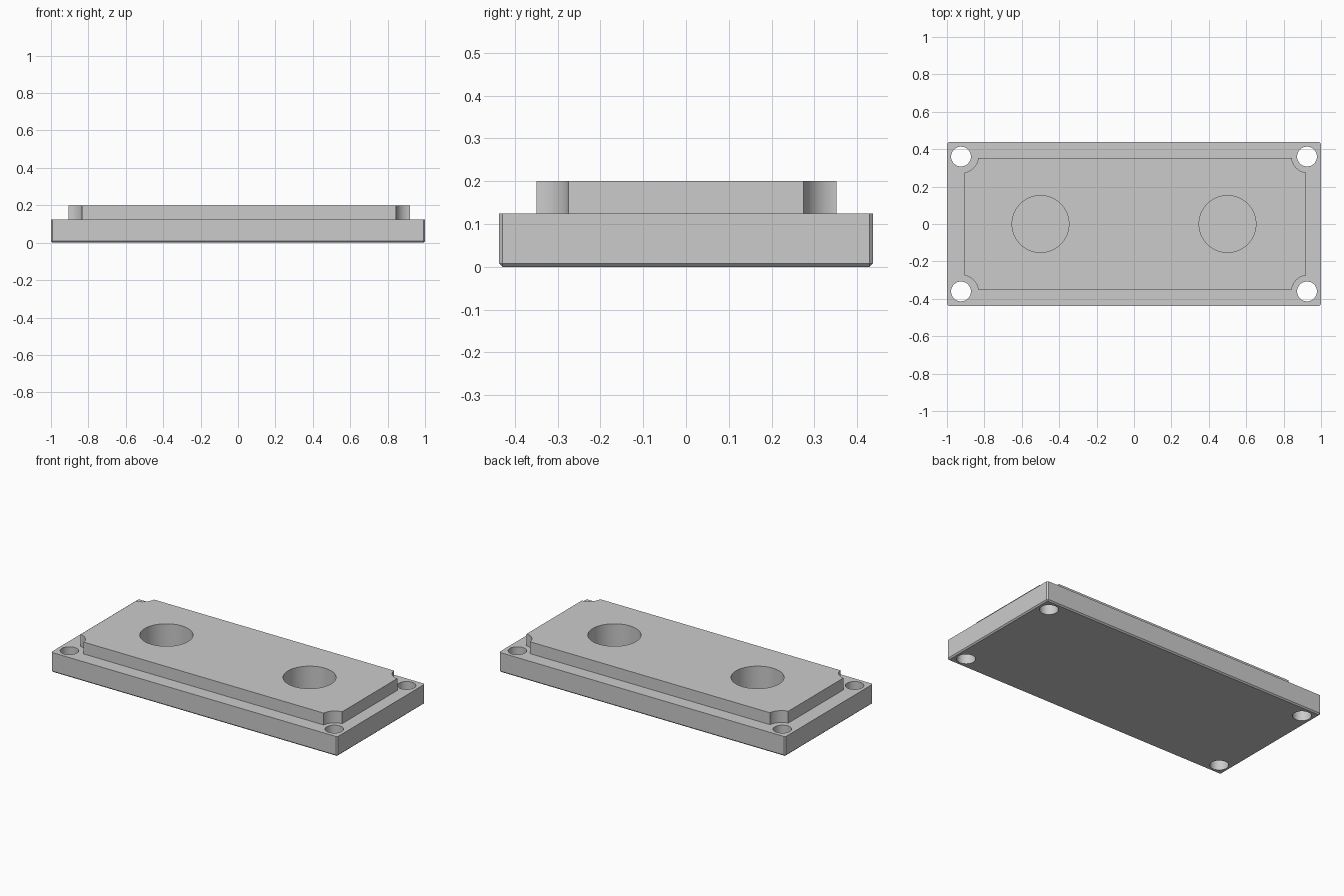
import bpy, bmesh
from math import radians
from mathutils import Matrix, Vector

if "Cube" in bpy.data.objects:
    bpy.data.objects.remove(bpy.data.objects["Cube"], do_unlink=True)

grey = bpy.data.materials.new("light grey")
grey.use_nodes = True
grey.diffuse_color = (0.6, 0.6, 0.6, 1)
grey.node_tree.nodes["Principled BSDF"].inputs["Base Color"].default_value = (0.6, 0.6, 0.6, 1)


def finish(bm, name):
    mesh = bpy.data.meshes.new(name)
    bm.to_mesh(mesh)
    bm.free()
    mesh.materials.append(grey)
    obj = bpy.data.objects.new(name, mesh)
    bpy.context.collection.objects.link(obj)
    return obj


def box(name, low, high, chamfer=0):
    low, high = Vector(low), Vector(high)
    bm = bmesh.new()
    bmesh.ops.create_cube(bm, size=1, matrix=Matrix.Translation((low + high) / 2)
                          @ Matrix.Diagonal((*(high - low), 1)))
    if chamfer:
        # every edge except the top rim
        edges = [e for e in bm.edges if min(v.co.z for v in e.verts) < high.z - 0.001]
        bmesh.ops.bevel(bm, geom=edges, offset=chamfer, segments=1, affect='EDGES')
    return finish(bm, name)


def cylinders(name, centres, radius, bottom, top):
    bm = bmesh.new()
    for x, y in centres:
        bmesh.ops.create_cone(bm, cap_ends=True, segments=64, radius1=radius, radius2=radius,
                              depth=top - bottom,
                              matrix=Matrix.Translation((x, y, (bottom + top) / 2)))
    tool = finish(bm, name)
    tool.hide_render = True
    return tool


def combine(target, tool, operation):
    mod = target.modifiers.new(operation.lower(), 'BOOLEAN')
    mod.operation, mod.solver, mod.object = operation, 'EXACT', tool
    bpy.context.view_layer.objects.active = target
    bpy.ops.object.modifier_apply(modifier=mod.name)
    bpy.data.objects.remove(tool, do_unlink=True)


# base plate with chamfered sides and underside
plate = box("mounting_plate", (-1, -0.4375, 0), (1, 0.4375, 0.125), 0.008)

# raised panel with scooped corners around the screw holes
panel = box("raised_panel", (-0.907, -0.35, 0.09), (0.92, 0.352, 0.2))
scoops = [(x, y) for x in (-0.918, 0.928) for y in (-0.36, 0.36)]
combine(panel, cylinders("corner_scoops", scoops, 0.085, 0.05, 0.3), 'DIFFERENCE')
combine(plate, panel, 'UNION')

# four screw holes right through
corners = [(x, y) for x in (-0.925, 0.925) for y in (-0.3605, 0.3605)]
combine(plate, cylinders("screw_holes", corners, 0.053, -0.1, 0.3), 'DIFFERENCE')

# two deep round pockets with closed floors
combine(plate, cylinders("round_pockets", [(-0.5, 0), (0.5, 0)], 0.152, 0.025, 0.3), 'DIFFERENCE')

# smooth bores, crisp edges
bpy.ops.object.select_all(action='DESELECT')
plate.select_set(True)
bpy.context.view_layer.objects.active = plate
bpy.ops.object.shade_smooth_by_angle(angle=radians(30))
